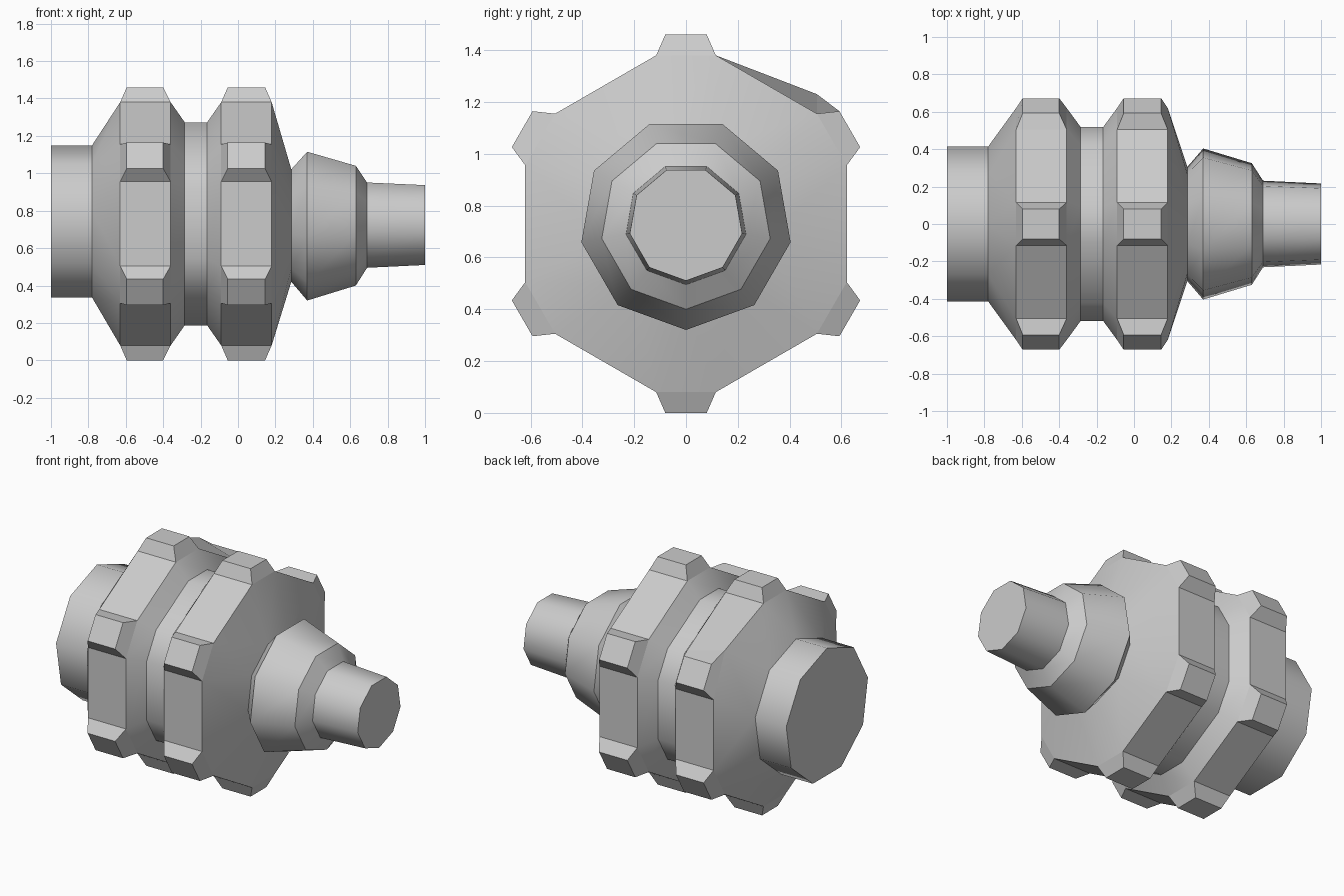
import bpy, bmesh
from math import sin, cos, radians, degrees, atan2, hypot

if "Cube" in bpy.data.objects:
    bpy.data.objects.remove(bpy.data.objects["Cube"])

CZ = 0.73                                   # height of the long axis
R12 = hypot(0.65, 0.115)                    # corner radius of the notched hexagon
A12 = degrees(atan2(0.115, 0.65))
HEX = [60 * k + s * A12 for k in range(6) for s in (-1, 1)]
TOP9 = [40 * k for k in range(9)]           # nonagon, corner up
FLAT9 = [40 * k - 20 for k in range(9)]     # nonagon, flat up

bm = bmesh.new()


def ring(x, r, angles):
    return [bm.verts.new((x, r * sin(radians(a)), CZ + r * cos(radians(a)))) for a in angles]


def zip_rings(a, aa, b, ba):
    """Join two rings, using triangles where their side counts differ."""
    faces = []
    n, m = len(a), len(b)
    if n == m:
        return [bm.faces.new((a[i], a[(i + 1) % n], b[(i + 1) % n], b[i])) for i in range(n)]
    i = j = 0
    na, nb = aa + [aa[0] + 360], ba + [ba[0] + 360]
    while i < n or j < m:
        if j == m or (i < n and na[i + 1] + na[i] <= nb[j + 1] + nb[j]):
            faces.append(bm.faces.new((a[i % n], a[(i + 1) % n], b[j % m])))
            i += 1
        else:
            faces.append(bm.faces.new((a[i % n], b[(j + 1) % m], b[j % m])))
            j += 1
    return faces


def gear_band(a, b, x0, x1):
    """Hexagonal band with a tapered tooth on every corner."""
    made = []
    for i in range(12):
        q = [a[i], a[(i + 1) % 12], b[(i + 1) % 12], b[i]]
        if i % 2:
            made.append(bm.faces.new(q))
            continue
        t = radians(60 * (i // 2))
        tip = [bm.verts.new((x, 0.73 * sin(t) + w * cos(t), CZ + 0.73 * cos(t) - w * sin(t)))
               for x, w in ((x0, -0.08), (x0, 0.08), (x1, 0.08), (x1, -0.08))]
        made.append(bm.faces.new(tip))
        for k in range(4):
            l = (k + 1) % 4
            made.append(bm.faces.new((q[k], q[l], tip[l], tip[k])))
    return made


# Stations along the axis: x, corner radius, angles
stations = [
    (-1.0, 0.42, TOP9), (-0.78, 0.42, TOP9),                        # collar
    (-0.63, R12, HEX), (-0.36, R12, HEX),                           # rear gear
    (-0.285, R12 * 0.835, HEX), (-0.165, R12 * 0.835, HEX),         # neck
    (-0.09, R12, HEX), (0.18, R12, HEX),                            # front gear
    (0.285, 0.31, FLAT9), (0.37, 0.41, FLAT9), (0.63, 0.33, FLAT9), # nose
    (0.69, 0.235, FLAT9), (1.0, 0.22, FLAT9),                       # end stub
]
rings = [ring(*s) for s in stations]
rings[2][2].co.z = 1.23                     # one raised corner on the rear gear

flat = []
for i in range(len(rings) - 1):
    if i == 2:
        flat += gear_band(rings[2], rings[3], -0.595, -0.40)
    elif i == 6:
        flat += gear_band(rings[6], rings[7], -0.055, 0.145)
    else:
        for f in zip_rings(rings[i], stations[i][2], rings[i + 1], stations[i + 1][2]):
            f.smooth = True
# End caps
flat += [bm.faces.new(rings[0]), bm.faces.new(rings[-1])]
for f in flat:
    f.smooth = False
bmesh.ops.recalc_face_normals(bm, faces=bm.faces)

# Rounded along the axis, crisp at every step
for e in bm.edges:
    if abs(e.verts[0].co.x - e.verts[1].co.x) < 1e-4:
        e.smooth = False

mesh = bpy.data.meshes.new("geared_roller")
bm.to_mesh(mesh)
bm.free()
bpy.context.collection.objects.link(bpy.data.objects.new("geared_roller", mesh))
